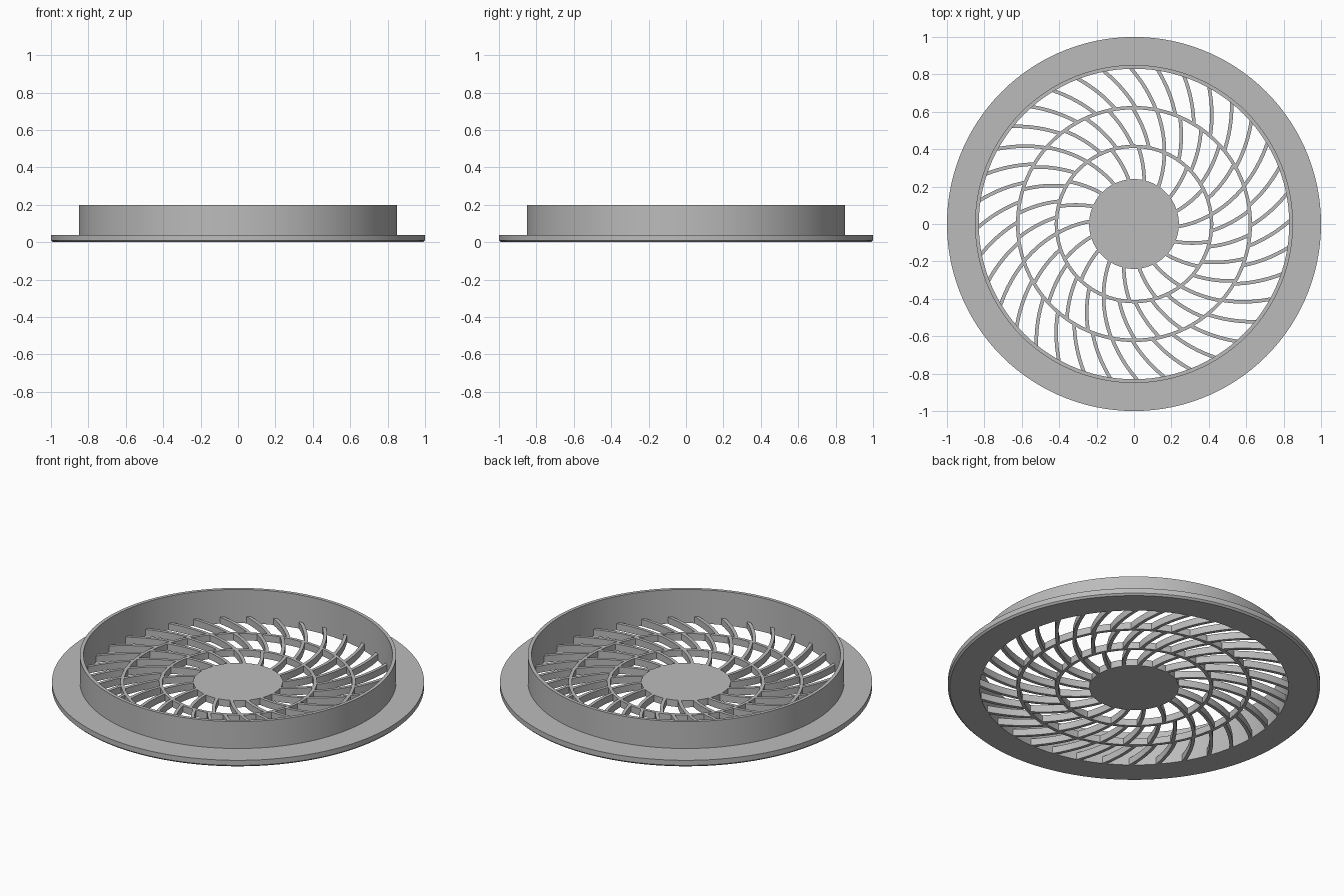
import bpy, bmesh, math

if "Cube" in bpy.data.objects:
    bpy.data.objects.remove(bpy.data.objects["Cube"])

grey = bpy.data.materials.new("plain grey")
grey.diffuse_color = (0.5, 0.5, 0.5, 1)
grey.use_nodes = True
grey.node_tree.nodes["Principled BSDF"].inputs["Base Color"].default_value = grey.diffuse_color


def finish(name, bm):
    bmesh.ops.recalc_face_normals(bm, faces=bm.faces[:])
    mesh = bpy.data.meshes.new(name)
    bm.to_mesh(mesh)
    bm.free()
    mesh.materials.append(grey)
    obj = bpy.data.objects.new(name, mesh)
    bpy.context.collection.objects.link(obj)
    bpy.ops.object.select_all(action='DESELECT')
    obj.select_set(True)
    bpy.context.view_layer.objects.active = obj
    bpy.ops.object.shade_smooth_by_angle(angle=math.radians(30))
    return obj


def lathe(name, profile, segments=120):
    """Revolve a closed (radius, height) outline around z."""
    bm = bmesh.new()
    rows = []
    for i in range(segments):
        a = math.tau * i / segments
        rows.append([bm.verts.new((r * math.cos(a), r * math.sin(a), z)) for r, z in profile])
    n = len(profile)
    for i in range(segments):
        p, q = rows[i], rows[(i + 1) % segments]
        for k in range(n):
            m = (k + 1) % n
            bm.faces.new((p[k], q[k], q[m], p[m]))
    return finish(name, bm)


def spiral_ribs(name, count, r0, r1, width=0.019, top=0.04, steps=8):
    """A row of curved ribs whose angle grows evenly with the radius."""
    bm = bmesh.new()
    for i in range(count):
        turn = math.radians(91) + math.tau * i / count
        if name != "outer_ribs":
            turn -= math.radians(0.3)
        rows = []
        for s in range(steps + 1):
            r = r0 + (r1 - r0) * s / steps
            a = turn + r - 0.83
            # sideways direction, square to the curve
            side = a + math.atan(r) + math.pi / 2
            dx, dy = math.cos(side) * width / 2, math.sin(side) * width / 2
            x, y = r * math.cos(a), r * math.sin(a)
            rows.append([bm.verts.new((x + k * dx, y + k * dy, z))
                         for k, z in ((-1, 0), (1, 0), (1, top), (-1, top))])
        for p, q in zip(rows, rows[1:]):
            for k in range(4):
                m = (k + 1) % 4
                bm.faces.new((p[k], q[k], q[m], p[m]))
        bm.faces.new(rows[0])
        bm.faces.new(rows[-1][::-1])
    return finish(name, bm)


# Flange and upright collar in one turned piece
lathe("flange_and_collar", [(0.83, 0), (0.99, 0), (1.0, 0.01), (1.0, 0.04),
                            (0.85, 0.04), (0.85, 0.2), (0.83, 0.2)])

# Support rings of the grille
for ring_name, radius in (("inner_ring", 0.415), ("middle_ring", 0.622)):
    lathe(ring_name, [(radius - 0.009, 0), (radius + 0.009, 0),
                      (radius + 0.009, 0.04), (radius - 0.009, 0.04)])

# Solid centre disc
hub = bmesh.new()
bmesh.ops.create_cone(hub, cap_ends=True, segments=96, radius1=0.24, radius2=0.24, depth=0.04)
bmesh.ops.translate(hub, verts=hub.verts[:], vec=(0, 0, 0.02))
finish("centre_disc", hub)

# Curved ribs, fewer towards the centre
spiral_ribs("inner_ribs", 18, 0.235, 0.415)
spiral_ribs("middle_ribs", 30, 0.415, 0.622)
spiral_ribs("outer_ribs", 36, 0.622, 0.835)
